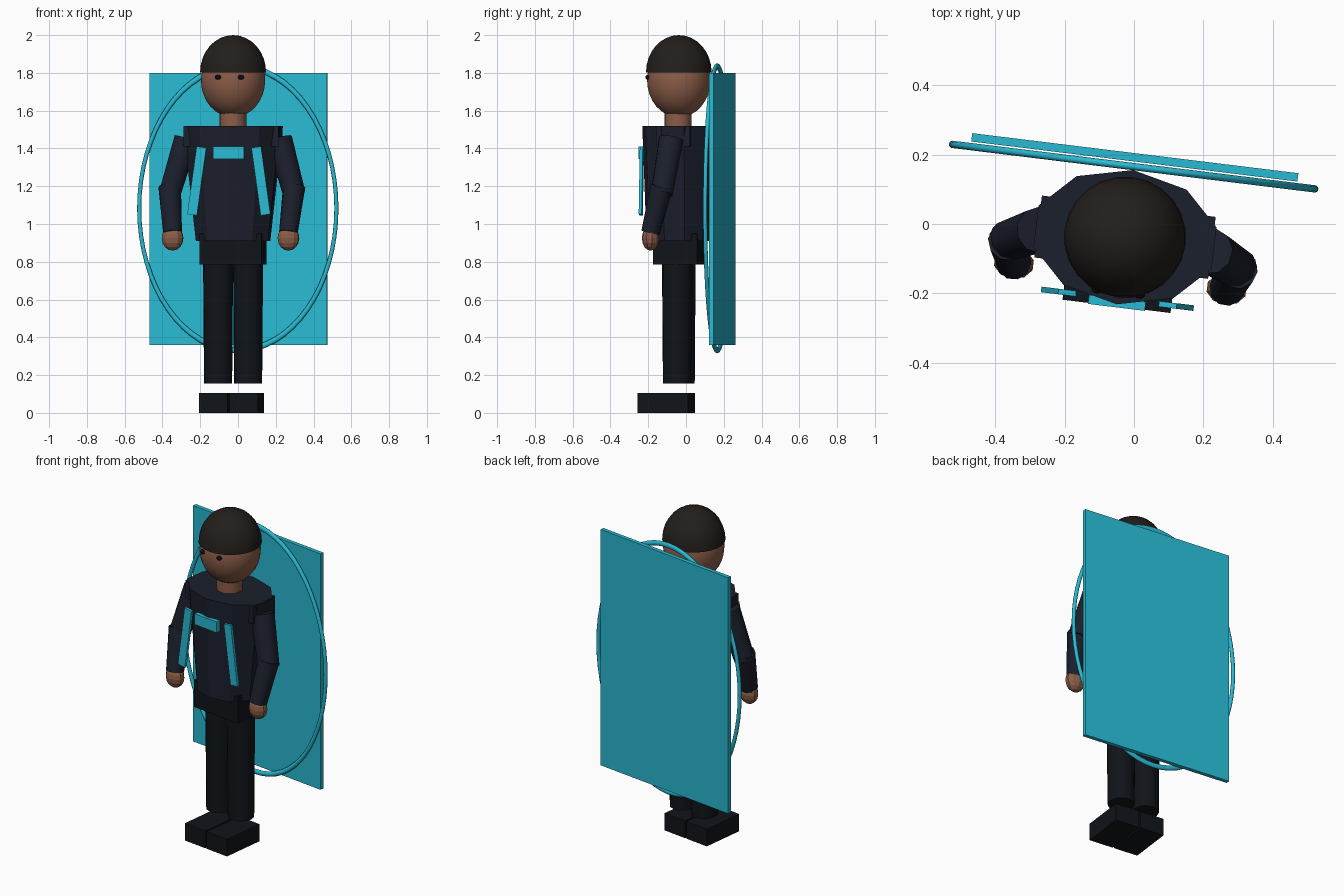
import bpy, bmesh
from math import radians
from mathutils import Matrix, Vector

if "Cube" in bpy.data.objects:
    bpy.data.objects.remove(bpy.data.objects["Cube"])

# The whole figure is turned slightly about the vertical axis
BODY = Matrix.Translation((-0.026, -0.038, 0)) @ Matrix.Rotation(radians(-7), 4, 'Z')


def material(name, rgb):
    m = bpy.data.materials.new(name)
    m.diffuse_color = (*rgb, 1)
    m.use_nodes = True
    m.node_tree.nodes["Principled BSDF"].inputs["Base Color"].default_value = m.diffuse_color
    return m


SKIN = material("skin", (0.26, 0.11, 0.065))
NAVY = material("navy_cloth", (0.011, 0.014, 0.025))
DARK = material("dark_cloth", (0.005, 0.007, 0.010))
HAIR = material("hair", (0.016, 0.013, 0.011))
EYE = material("eye", (0.004, 0.004, 0.005))
TEAL = material("teal", (0.022, 0.49, 0.65))


def finish(bm, name, mat, smooth=False):
    bmesh.ops.recalc_face_normals(bm, faces=bm.faces)
    me = bpy.data.meshes.new(name)
    for f in bm.faces:
        f.smooth = smooth
    for e in bm.edges:
        if len(e.link_faces) == 2 and e.calc_face_angle() > radians(50):
            e.smooth = False
    bm.to_mesh(me)
    bm.free()
    me.materials.append(mat)
    ob = bpy.data.objects.new(name, me)
    ob.matrix_world = BODY
    bpy.context.collection.objects.link(ob)
    return ob


def box(name, mat, center, size, tilt=0):
    bm = bmesh.new()
    m = Matrix.Translation(center) @ Matrix.Rotation(tilt, 4, 'Y') @ Matrix.Diagonal((*size, 1))
    bmesh.ops.create_cube(bm, size=1, matrix=m)
    return finish(bm, name, mat)


def ball(name, mat, center, radii, segs=24, rings=16, smooth=True, half=False):
    bm = bmesh.new()
    bmesh.ops.create_uvsphere(bm, u_segments=segs, v_segments=rings, radius=1)
    if half:
        bmesh.ops.delete(bm, geom=[v for v in bm.verts if v.co.z < -0.01], context='VERTS')
        bmesh.ops.holes_fill(bm, edges=bm.edges[:], sides=0)
    bmesh.ops.transform(bm, verts=bm.verts, matrix=Matrix.Translation(center) @ Matrix.Diagonal((*radii, 1)))
    return finish(bm, name, mat, smooth)


def limb(name, mat, top, bottom, r_top, r_bottom, sides, smooth=False):
    top, bottom = Vector(top), Vector(bottom)
    axis = top - bottom
    bm = bmesh.new()
    m = Matrix.Translation((top + bottom) / 2) @ axis.to_track_quat('Z', 'Y').to_matrix().to_4x4()
    bmesh.ops.create_cone(bm, cap_ends=True, segments=sides, radius1=r_bottom,
                          radius2=r_top, depth=axis.length, matrix=m)
    return finish(bm, name, mat, smooth)


# Ten-sided torso tapering to the waist
bm = bmesh.new()
bmesh.ops.create_cone(bm, cap_ends=True, segments=10, radius1=1, radius2=1, depth=1)
for v in bm.verts:
    upper = v.co.z > 0
    v.co.x *= 0.272 if upper else 0.202
    v.co.y *= 0.195 if upper else 0.172
    v.co.z = 1.52 if upper else 0.91
finish(bm, "torso", NAVY)

box("shoulder_yoke", NAVY, (0, 0, 1.465), (0.505, 0.18, 0.11))
box("hips", DARK, (0, 0, 0.867), (0.33, 0.236, 0.165))

# Head
limb("neck", SKIN, (0, -0.004, 1.64), (0, -0.004, 1.50), 0.072, 0.072, 16, True)
ball("head", SKIN, (0, 0, 1.76), (0.171, 0.169, 0.195))
ball("hair_cap", HAIR, (0, 0, 1.803), (0.176, 0.175, 0.197), half=True)

# Paired parts
for s, side in ((-1, "right"), (1, "left")):
    ball(f"{side}_eye", EYE, (s * 0.061, -0.159, 1.777), (0.017, 0.012, 0.013), 12, 8)
    limb(f"{side}_upper_arm", NAVY, (s * 0.249, -0.01, 1.45), (s * 0.332, -0.05, 1.16), 0.067, 0.06, 10, True)
    limb(f"{side}_forearm", NAVY, (s * 0.332, -0.05, 1.20), (s * 0.309, -0.113, 0.955), 0.06, 0.05, 10, True)
    ball(f"{side}_hand", SKIN, (s * 0.309, -0.113, 0.925), (0.059, 0.046, 0.066), 10, 8, False)
    limb(f"{side}_leg", DARK, (s * 0.08, 0, 0.80), (s * 0.08, 0, 0.155), 0.08, 0.075, 12, True)
    box(f"{side}_shoe", DARK, (s * 0.081, -0.067, 0.0525), (0.152, 0.268, 0.105))
    box(f"{side}_chest_strap", TEAL, (s * 0.171, -0.179, 1.228), (0.052, 0.016, 0.362), -s * 0.138)

box("chest_badge", TEAL, (0, -0.191, 1.376), (0.165, 0.026, 0.066))

# Back panel and the oval hoop in front of it
box("back_panel", TEAL, (0, 0.232, 1.08), (0.948, 0.024, 1.44))
bpy.ops.mesh.primitive_torus_add(major_segments=64, minor_segments=10,
                                 major_radius=0.526, minor_radius=0.011)
hoop = bpy.context.object
hoop.name = "oval_hoop"
hoop.data.transform(Matrix.Translation((0, 0.205, 1.083)) @ Matrix.Diagonal((1, 1, 1.43, 1))
                    @ Matrix.Rotation(radians(90), 4, 'X'))
hoop.matrix_world = BODY
hoop.data.materials.append(TEAL)
bpy.ops.object.shade_smooth()
